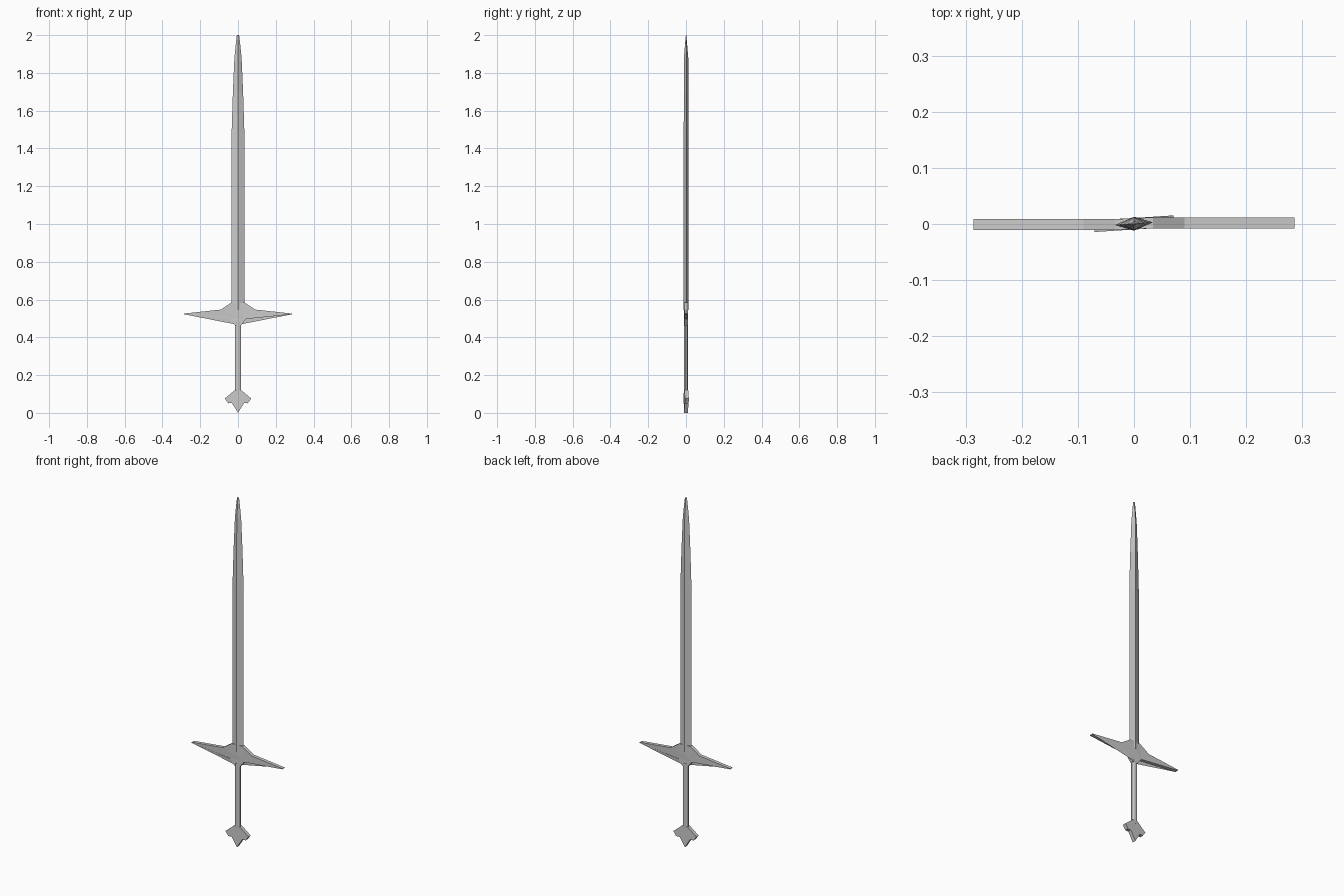
import bpy, bmesh, math

if "Cube" in bpy.data.objects:
    bpy.data.objects.remove(bpy.data.objects["Cube"])

Y0 = 0.0005  # slight sideways centre of the whole weapon


def finish(name, bm):
    bmesh.ops.recalc_face_normals(bm, faces=bm.faces)
    mesh = bpy.data.meshes.new(name)
    bm.to_mesh(mesh)
    bm.free()
    ob = bpy.data.objects.new(name, mesh)
    bpy.context.collection.objects.link(ob)
    return ob


def plate(name, half, thick, skew, reach):
    """Mirrored flat outline; each side is shifted a little in y (skewed)."""
    pts = half + [(-x, z) for x, z in reversed(half) if x > 0]
    bm = bmesh.new()
    rings = []
    for s in (-1, 1):
        ring = []
        for x, z in pts:
            k = max(-1, min(1, x / reach))
            ring.append(bm.verts.new((x, Y0 + skew * k + s * thick / 2, z)))
        rings.append(ring)
    a, b = rings
    n = len(pts)
    caps = [bm.faces.new(a), bm.faces.new(b[::-1])]
    for i in range(n):
        j = (i + 1) % n
        bm.faces.new((a[i], b[i], b[j], a[j]))
    bmesh.ops.triangulate(bm, faces=caps)
    return finish(name, bm)


def loft(name, sections):
    """Skin a list of closed rings with the same point count."""
    bm = bmesh.new()
    rings = [[bm.verts.new(p) for p in sec] for sec in sections]
    for lo, hi in zip(rings, rings[1:]):
        for i in range(len(lo)):
            j = (i + 1) % len(lo)
            bm.faces.new((lo[i], lo[j], hi[j], hi[i]))
    bm.faces.new(rings[0][::-1])
    bm.faces.new(rings[-1])
    return finish(name, bm)


def diamond(z, w, t):
    return [(w, Y0 + 0.07 * w, z), (0, Y0 + t, z),
            (-w, Y0 - 0.07 * w, z), (0, Y0 - t, z)]


# Blade: diamond section narrowing to the tip
loft("blade", [diamond(*s) for s in (
    (0.545, 0.034, 0.0125), (1.476, 0.034, 0.0125), (1.70, 0.027, 0.0122),
    (1.88, 0.019, 0.0115), (1.96, 0.011, 0.005), (2.0, 0.006, 0.001))])

# Crossguard: winged plate
plate("crossguard", [(0.034, 0.585), (0.09, 0.547), (0.286, 0.526),
                     (0.286, 0.522), (0.042, 0.497), (0.016, 0.463)],
      0.0195, 0.0016, 0.034)

# Grip: eight-sided rod
loft("grip", [[(0.0178 * math.cos((i + 0.5) * math.pi / 4),
                Y0 + 0.0115 * math.sin((i + 0.5) * math.pi / 4), z)
               for i in range(8)] for z in (0.105, 0.48)])

# Pommel: pointed plate with stepped shoulders
plate("pommel", [(0.017, 0.12), (0.07, 0.076), (0.052, 0.051),
                 (0.032, 0.052), (0.0, 0.0)], 0.0205, 0.0045, 0.07)
